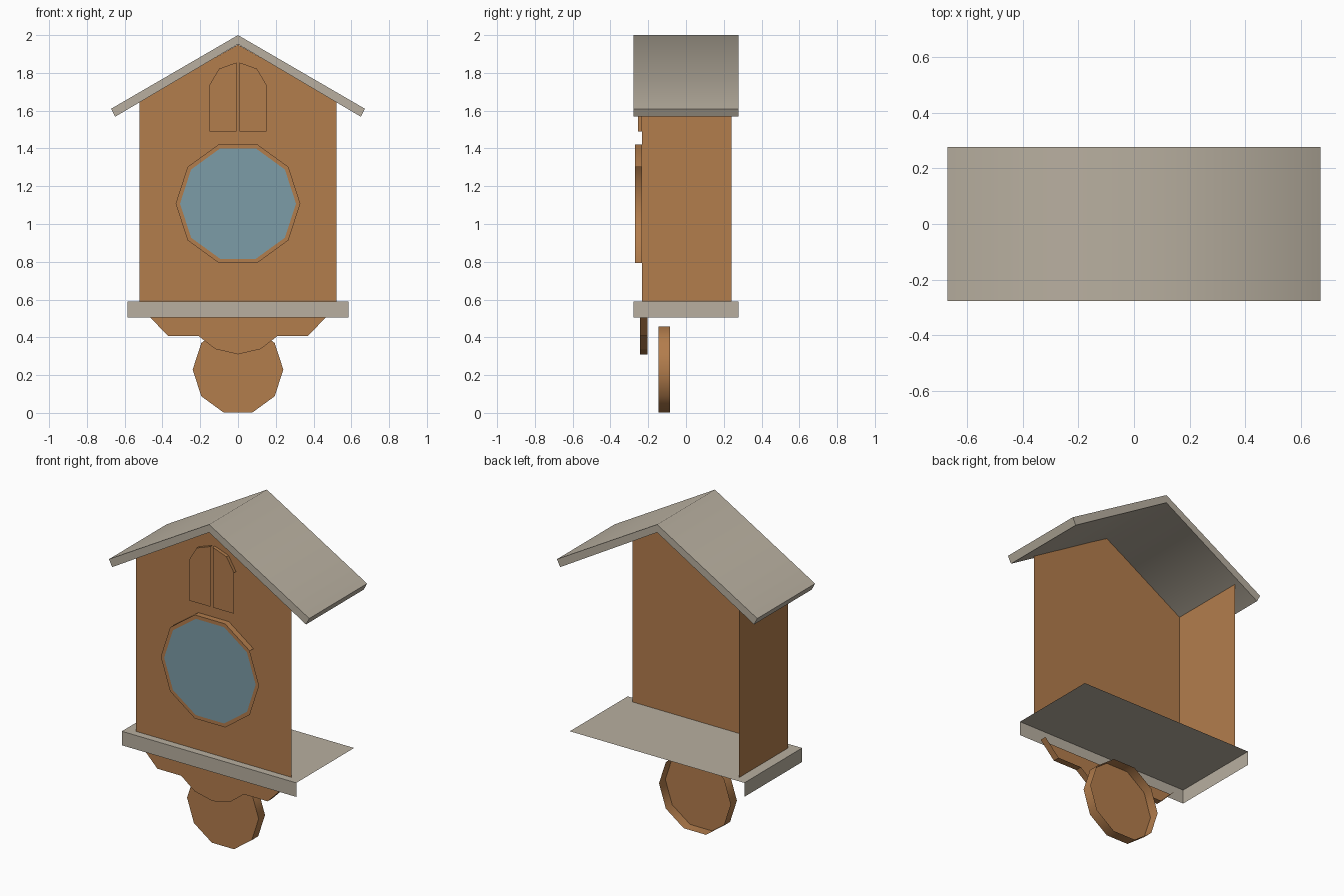
import bpy, bmesh, math

if "Cube" in bpy.data.objects:
    bpy.data.objects.remove(bpy.data.objects["Cube"])


def material(name, rgb):
    m = bpy.data.materials.new(name)
    m.diffuse_color = (*rgb, 1)
    m.use_nodes = True
    m.node_tree.nodes["Principled BSDF"].inputs["Base Color"].default_value = m.diffuse_color
    return m


WOOD = material("warm_wood", (0.45, 0.205, 0.073))
STONE = material("pale_grey_wood", (0.48, 0.43, 0.35))
BLUE = material("dial_blue", (0.20, 0.335, 0.39))


def everywhere(n):
    return True


def top_and_left(n):
    # the model is open on its hidden right and lower sides
    return n.z > 0.4 or n.x < -0.5


def left_only(n):
    return n.x < -0.9


def prism(name, profile, y0, y1, mat, keep=everywhere, back=False,
          smooth=None, inset=None):
    """Extrude an anticlockwise x-z profile from y0 (front) to y1."""
    bm = bmesh.new()
    f = [bm.verts.new((x, y0, z)) for x, z in profile]
    b = [bm.verts.new((x, y1, z)) for x, z in profile]
    front = bm.faces.new(f)
    if back:
        bm.faces.new(b[::-1])
    n = len(f)
    sides = [bm.faces.new((f[i], b[i], b[(i + 1) % n], f[(i + 1) % n]))
             for i in range(n)]
    bm.normal_update()
    hidden = [s for s in sides if not keep(s.normal)]
    bmesh.ops.delete(bm, geom=hidden, context='FACES')
    if inset:
        bmesh.ops.inset_individual(bm, faces=[front], thickness=inset[0])
        front.material_index = 1
    me = bpy.data.meshes.new(name)
    bm.to_mesh(me)
    bm.free()
    me.materials.append(mat)
    if inset:
        me.materials.append(inset[1])
    if smooth:
        me.shade_smooth()
        me.set_sharp_from_angle(angle=math.radians(smooth))
    ob = bpy.data.objects.new(name, me)
    bpy.context.collection.objects.link(ob)
    return ob


def decagon(r, zc):
    return [(r * math.cos(i * math.pi / 5), zc + r * math.sin(i * math.pi / 5))
            for i in range(10)]


def mirrored(half):
    """Close a right-hand half profile (bottom to top) with its mirror image."""
    return half + [(-x, z) for x, z in reversed(half) if abs(x) > 1e-6]


# case: front wall and left wall
prism("case", mirrored([(0.522, 0.59), (0.522, 1.65), (0, 1.95)]),
      -0.233, 0.24, WOOD, left_only)

# roof: closed folded slab
prism("roof", [(0, 1.952), (0.65, 1.568), (0.672, 1.61), (0, 2.0),
               (-0.672, 1.61), (-0.65, 1.568)],
      -0.277, 0.277, STONE, back=True, smooth=65)

# base shelf
prism("base_shelf", mirrored([(0.585, 0.505), (0.585, 0.59)]),
      -0.277, 0.277, STONE, top_and_left)

# dial with blue inset face
prism("dial", decagon(0.33, 1.108), -0.269, -0.233, WOOD, top_and_left,
      smooth=40, inset=(0.023, BLUE))

# pair of little doors
door = [(0.008, 1.49), (0.15, 1.49), (0.15, 1.738), (0.10, 1.822), (0.008, 1.855)]
prism("right_door", door, -0.253, -0.233, WOOD, top_and_left)
prism("left_door", [(-x, z) for x, z in reversed(door)],
      -0.253, -0.233, WOOD, top_and_left)

# scalloped apron under the shelf
apron = [(0, 0.31), (0.12, 0.338), (0.21, 0.408), (0.37, 0.408), (0.465, 0.505)]
prism("apron", mirrored(apron), -0.244, -0.203, WOOD, lambda n: n.z < 0.5)

# pendulum disc
prism("pendulum_disc", decagon(0.24, 0.229), -0.145, -0.084, WOOD, smooth=40)
